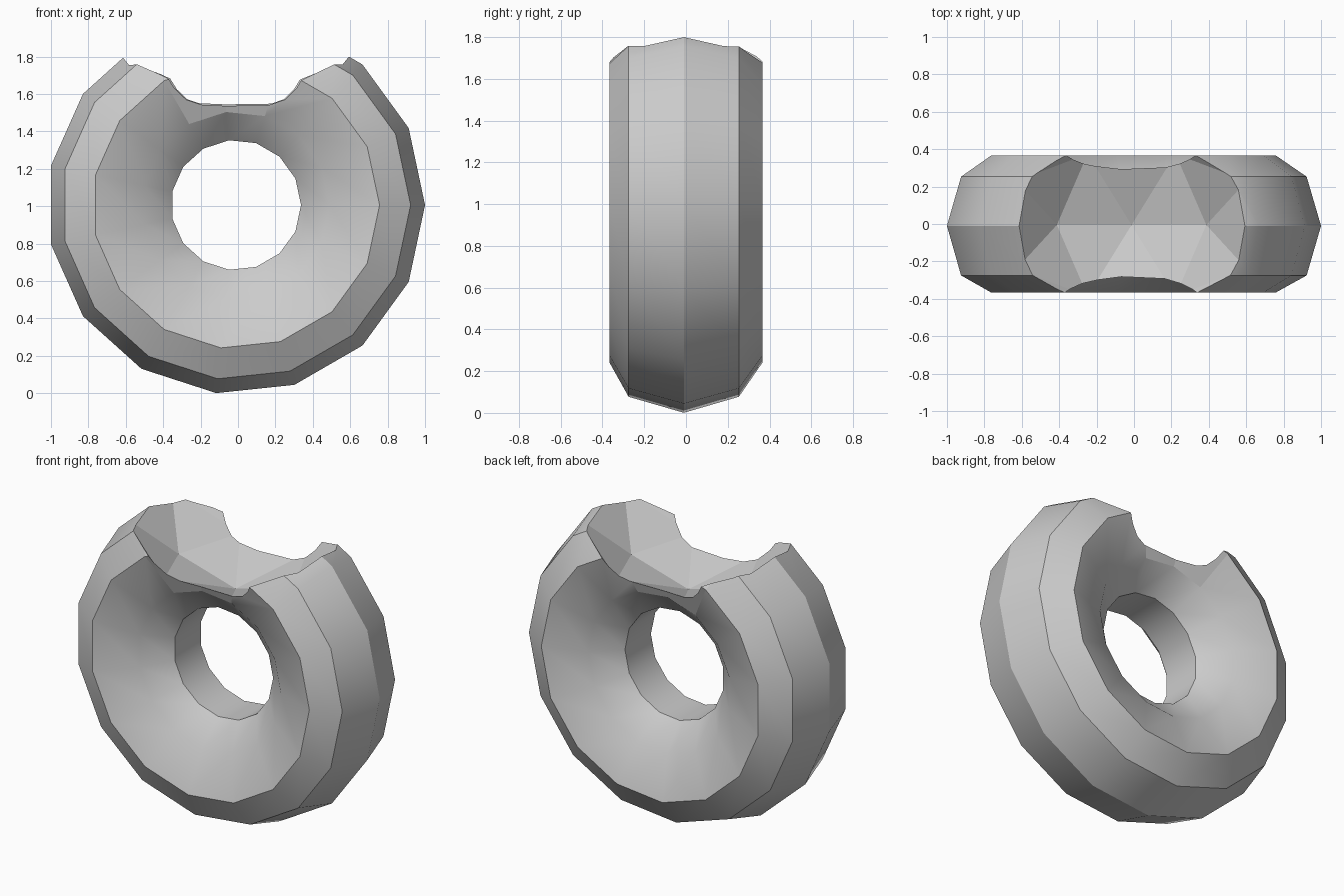
import bpy, bmesh, math
from mathutils import Matrix, Vector

if "Cube" in bpy.data.objects:
    bpy.data.objects.remove(bpy.data.objects["Cube"])

CX, CZ = -0.011, 1.006


def make_object(name, bm):
    bmesh.ops.recalc_face_normals(bm, faces=bm.faces[:])
    mesh = bpy.data.meshes.new(name)
    bm.to_mesh(mesh)
    bm.free()
    obj = bpy.data.objects.new(name, mesh)
    bpy.context.collection.objects.link(obj)
    return obj


# ring body: nine-point cross-section (radius, y) swept in 15 steps
profile = [(1.011, -0.01), (0.934, 0.253), (0.768, 0.367), (0.50, 0.28), (0.348, 0.13),
           (0.348, -0.13), (0.50, -0.27), (0.768, -0.367), (0.934, -0.275)]
SEG = 15
bm = bmesh.new()
rings = []
for i in range(SEG):
    a = math.tau * i / SEG
    rings.append([bm.verts.new((CX + r * math.cos(a), y, CZ - r * math.sin(a)))
                  for r, y in profile])
n = len(profile)
for i in range(SEG):
    p, q = rings[i], rings[(i + 1) % SEG]
    for j in range(n):
        k = (j + 1) % n
        bm.faces.new((p[j], p[k], q[k], q[j]))
ring = make_object("ring_body", bm)

# bite cutter: faceted icosphere turned so an original edge runs along x at the bottom
bpy.ops.mesh.primitive_ico_sphere_add(subdivisions=2, radius=0.76)
cutter = bpy.context.object
cutter.name = "bite_cutter"
bm = bmesh.new()
bm.from_mesh(cutter.data)
mid = next(v for v in bm.verts if len(v.link_edges) == 6)
ends = [e.other_vert(mid) for e in mid.link_edges
        if len(e.other_vert(mid).link_edges) == 5]
z_axis = -mid.co.normalized()
x_axis = (ends[0].co - ends[1].co).normalized()
y_axis = z_axis.cross(x_axis)
turn = Matrix((x_axis, y_axis, z_axis)).to_4x4()
bm.transform(Matrix.Translation(Vector((-0.013, -0.005, 2.19))) @ turn)
bm.to_mesh(cutter.data)
bm.free()
cutter.hide_render = True

# take the bite out of the ring
mod = ring.modifiers.new("bite", 'BOOLEAN')
mod.operation = 'DIFFERENCE'
mod.solver = 'EXACT'
mod.object = cutter
bpy.ops.object.select_all(action='DESELECT')
bpy.context.view_layer.objects.active = ring
ring.select_set(True)
bpy.ops.object.modifier_apply(modifier="bite")
bpy.data.objects.remove(cutter, do_unlink=True)

# smooth inside, flat bite facets
bpy.ops.object.shade_smooth_by_angle(angle=math.radians(30))
for f in ring.data.polygons:
    c = f.center
    if (c - Vector((-0.013, -0.005, 2.19))).length < 0.75:
        f.use_smooth = False
